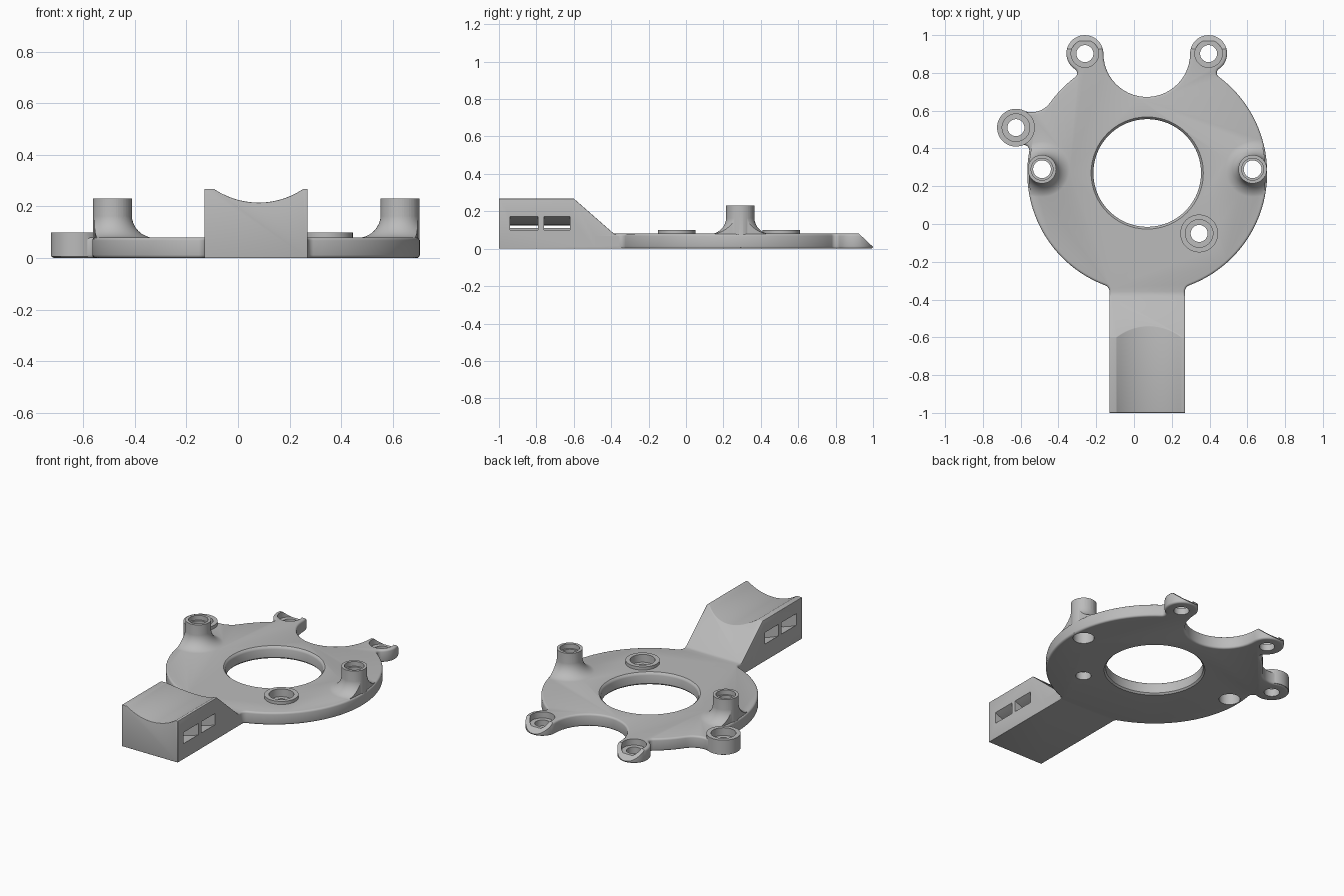
import bpy, bmesh, math
from mathutils import Vector

if "Cube" in bpy.data.objects:
    bpy.data.objects.remove(bpy.data.objects["Cube"])

grey = bpy.data.materials.new("plain_grey")
grey.diffuse_color = (0.5, 0.5, 0.5, 1)
grey.use_nodes = True
grey.node_tree.nodes["Principled BSDF"].inputs["Base Color"].default_value = grey.diffuse_color


def finish(bm, name):
    bmesh.ops.remove_doubles(bm, verts=bm.verts, dist=1e-5)
    bmesh.ops.recalc_face_normals(bm, faces=bm.faces)
    me = bpy.data.meshes.new(name)
    bm.to_mesh(me)
    bm.free()
    me.materials.append(grey)
    ob = bpy.data.objects.new(name, me)
    bpy.context.collection.objects.link(ob)
    return ob


def lathe(name, profile, centre, steps=64):
    """Solid of revolution about z; the profile starts and ends on the axis."""
    bm = bmesh.new()
    vs = [bm.verts.new((r, 0, z)) for r, z in profile]
    es = [bm.edges.new(p) for p in zip(vs, vs[1:])]
    bmesh.ops.spin(bm, geom=vs + es, cent=(0, 0, 0), axis=(0, 0, 1),
                   angle=math.tau, steps=steps)
    bmesh.ops.translate(bm, verts=bm.verts, vec=(centre[0], centre[1], 0))
    return finish(bm, name)


def prism(name, pts, direction):
    """Extrude a closed loop of 3D points along a vector."""
    bm = bmesh.new()
    f = bm.faces.new([bm.verts.new(p) for p in pts])
    geo = bmesh.ops.extrude_face_region(bm, geom=[f])["geom"]
    bmesh.ops.translate(bm, vec=direction,
                        verts=[g for g in geo if isinstance(g, bmesh.types.BMVert)])
    return finish(bm, name)


def apply_mod(ob, mod):
    bpy.context.view_layer.objects.active = ob
    bpy.ops.object.modifier_apply(modifier=mod.name)


def combine(ob, other, op):
    m = ob.modifiers.new(op, "BOOLEAN")
    m.operation, m.solver, m.object = op, "EXACT", other
    apply_mod(ob, m)
    bpy.data.objects.remove(other)


def bevel_mod(ob, width, segments, angle):
    m = ob.modifiers.new("round", "BEVEL")
    m.width, m.segments = width, segments
    m.limit_method, m.angle_limit = "ANGLE", math.radians(angle)
    apply_mod(ob, m)


# Main dimensions
C, R = Vector((0.07, 0.27)), 0.635
EAR_R, EAR_L, ER = Vector((0.395, 0.902)), Vector((-0.26, 0.902)), 0.098
SIDE, LOW = Vector((-0.625, 0.51)), Vector((0.345, -0.05))
POSTS = [Vector((-0.487, 0.29)), Vector((0.628, 0.29))]
X0, X1 = -0.13, 0.27
HF = 0.035


def fillet(a, ra, b, rb, f):
    """Centre of the circle touching a and b, to the right of a -> b."""
    d = (b - a).length
    p, q = ra + f, rb + f
    u = (p * p - q * q + d * d) / (2 * d)
    h = math.sqrt(p * p - u * u)
    e = (b - a) / d
    return a + e * u + Vector((e.y, -e.x)) * h


def handle_fillet(x):
    return Vector((x, C.y - math.sqrt((R + HF) ** 2 - (x - C.x) ** 2)))


# Plate outline: alternating hollow (-1) and round (+1) tangent arcs
gap = (EAR_R.x - EAR_L.x) / 2
arcs = [(handle_fillet(X1 + HF), HF, -1), (C, R, 1),
        (fillet(C, R, EAR_R, ER, 0.025), 0.025, -1), (EAR_R, ER, 1),
        ((EAR_R + EAR_L) / 2, gap - ER, -1), (EAR_L, ER, 1),
        (fillet(EAR_L, ER, C, R, 0.025), 0.025, -1), (C, R, 1),
        (fillet(C, R, SIDE, 0.098, 0.12), 0.12, -1), (SIDE, 0.098, 1),
        (fillet(SIDE, 0.098, C, R, 0.03), 0.03, -1), (C, R, 1),
        (handle_fillet(X0 - HF), HF, -1)]
outline = [(X0, -0.5, 0), (X1, -0.5, 0)]
for i, (c, r, s) in enumerate(arcs):
    a0 = math.pi if i == 0 else math.atan2(*(arcs[i - 1][0] - c).yx)
    a1 = 0 if i == len(arcs) - 1 else math.atan2(*(arcs[i + 1][0] - c).yx)
    sweep = s * ((s * (a1 - a0)) % math.tau)
    n = max(5, int(abs(sweep) / math.radians(3 if r > 0.5 else 7)))
    for k in range(0 if i == 0 else 1, n + 1):
        a = a0 + sweep * k / n
        outline.append((c.x + r * math.cos(a), c.y + r * math.sin(a), 0))

body = prism("mount_body", outline, (0, 0, 0.08))
bevel_mod(body, 0.012, 3, 60)

# Handle: side profile, saddle cut along the top, rounded edges
side = [(-1, 0), (-0.34, 0), (-0.34, 0.06), (-0.385, 0.08), (-0.6, 0.268), (-1, 0.268)]
handle = prism("handle", [(X0, y, z) for y, z in side], (X1 - X0, 0, 0))
XM, ZM, SR = 0.08, 0.525, 0.31


def arc(r, half, n=24):
    return [(XM + r * math.sin(t), ZM - r * math.cos(t))
            for t in (half * (2 * k / n - 1) for k in range(n + 1))]


saddle = [(x, -1.2, z) for x, z in arc(SR, 1.0)]
combine(handle, prism("saddle_cutter", saddle, (0, 1.1, 0)), "DIFFERENCE")
bevel_mod(handle, 0.014, 3, 28)

# Two curved strap slots running through the handle
for y0, y1 in ((-0.94, -0.79), (-0.76, -0.62)):
    loop = arc(0.40, 0.75) + arc(0.465, 0.75)[::-1]
    combine(handle, prism("slot_cutter", [(x, y0, z) for x, z in loop],
                          (0, y1 - y0, 0)), "DIFFERENCE")
combine(body, handle, "UNION")

# Raised screw bosses
for c, z0 in ((SIDE, 0.006), (LOW, 0.03)):
    combine(body, lathe("boss", [(0, z0), (0.1, z0), (0.1, 0.1), (0, 0.1)], c), "UNION")

# Tall posts with flared feet trimmed to the plate
for c in POSTS:
    f = 0.09
    flare = [(0.075 + f - f * math.sin(t), 0.078 + f - f * math.cos(t))
             for t in (k * math.pi / 16 for k in range(9))]
    foot = lathe("foot", [(0, 0.03), (0.165, 0.03)] + flare + [(0, 0.078 + f)], c)
    trim = lathe("trim", [(0, 0), (R - 0.008, 0), (R - 0.008, 0.5), (0, 0.5)], C, 128)
    combine(foot, trim, "INTERSECT")
    post = lathe("post", [(0, 0.006), (0.0755, 0.006), (0.0755, 0.23), (0, 0.23)], c)
    combine(post, foot, "UNION")
    combine(body, post, "UNION")
    bore = [(0, -0.1), (0.062, -0.1), (0.062, 0.09), (0.047, 0.09), (0.047, 0.2),
            (0.058, 0.2), (0.058, 0.3), (0, 0.3)]
    combine(body, lathe("bore_cutter", bore, c, 48), "DIFFERENCE")

# Centre opening with rounded rims
opening = [(0, -0.1), (0.295, -0.1), (0.295, 0), (0.285, 0.01), (0.285, 0.062),
           (0.288, 0.072), (0.298, 0.081), (0.298, 0.2), (0, 0.2)]
combine(body, lathe("opening_cutter", opening, C, 96), "DIFFERENCE")

# Sloped tips on the ears
tip = [(0.905, 0.099), (1.01, 0.0), (1.2, 0.0), (1.2, 0.3), (0.905, 0.3)]
combine(body, prism("tip_cutter", [(-0.5, y, z) for y, z in tip], (1.2, 0, 0)), "DIFFERENCE")

# Stepped screw holes in ears and bosses
for c, floor in ((EAR_R, 0.04), (EAR_L, 0.04), (SIDE, 0.05), (LOW, 0.05)):
    hole = [(0, -0.1), (0.045, -0.1), (0.045, floor), (0.073, floor), (0.073, 0.2), (0, 0.2)]
    combine(body, lathe("hole_cutter", hole, c, 48), "DIFFERENCE")

bpy.ops.object.select_all(action="DESELECT")
body.select_set(True)
bpy.context.view_layer.objects.active = body
bpy.ops.object.shade_smooth_by_angle(angle=math.radians(32))
